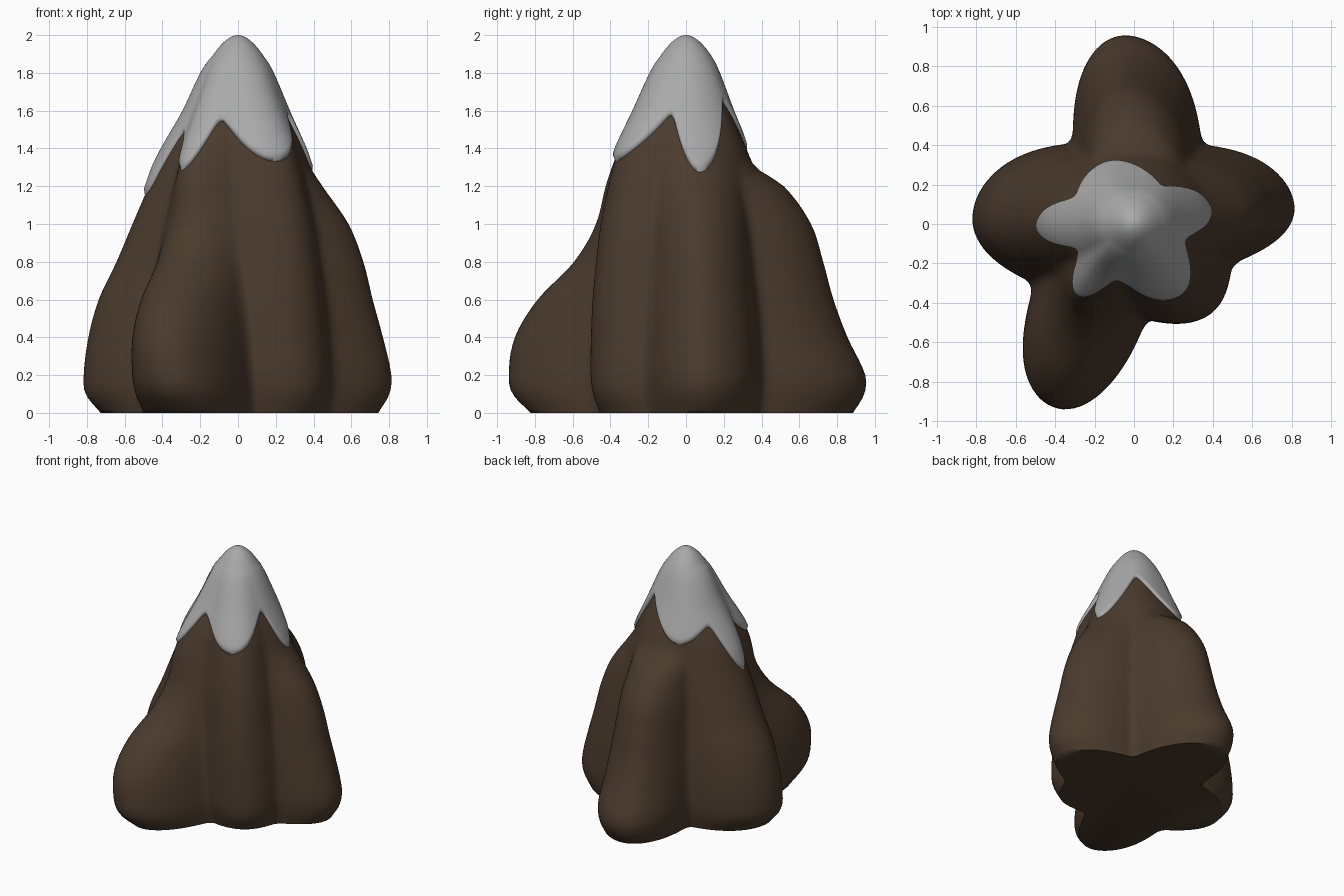
import bpy, bmesh, math

if "Cube" in bpy.data.objects:
    bpy.data.objects.remove(bpy.data.objects["Cube"])

# Heights shared by every vertical profile
ZK = [0, .1, .2, .4, .6, .8, 1, 1.2, 1.3, 1.4, 1.6, 1.8, 1.9]
# Valley profile, then the five buttresses: (base angle, twist per unit z, radii)
VALLEY = [.49, .51, .52, .51, .49, .46, .43, .385, .36, .335, .255, .17, .115]
PEAKS = [
    (6, 0, [.75, .81, .82, .775, .72, .67, .59, .45, .385, .345, .255, .17, .115]),
    (94, 0, [.89, .95, .955, .86, .785, .73, .665, .52, .37, .32, .235, .16, .115]),
    (178, 0, [.73, .81, .82, .795, .74, .645, .56, .475, .44, .39, .275, .18, .115]),
    (249, -12, [.88, .99, 1.02, 1.0, .88, .67, .54, .49, .455, .405, .285, .18, .115]),
    (313, -4, [.54, .59, .6, .59, .575, .55, .515, .465, .435, .4, .285, .18, .115]),
]
# Valleys after each buttress: (base angle, twist, base radius)
VALLEYS = [(49.5, 0, .53), (127, 0, .51), (211, 0, .60), (279, -10, .48), (338, 0, .54)]
# Snow edge: alternating drip tips and notches (angle, height)
DRIPS = [(10, 1.27), (53, 1.66), (117, 1.37), (156, 1.5), (183, 1.14), (203, 1.51),
         (230, 1.28), (251, 1.56), (298, 1.33), (344, 1.59)]
N = 240


def profile(vals, z):
    """Smooth cubic through the profile points."""
    z = min(max(z, 0), ZK[-1])
    i = max(k for k in range(len(ZK) - 1) if ZK[k] <= z)

    def slope(k):
        a, b = max(k - 1, 0), min(k + 1, len(ZK) - 1)
        return (vals[b] - vals[a]) / (ZK[b] - ZK[a])
    h = ZK[i + 1] - ZK[i]
    t = (z - ZK[i]) / h
    return ((2*t**3 - 3*t*t + 1) * vals[i] + (t**3 - 2*t*t + t) * h * slope(i)
            + (3*t*t - 2*t**3) * vals[i + 1] + (t**3 - t*t) * h * slope(i + 1))


def bump(t):
    """1 on a rounded crest (t=0), 0 in a tighter crease (t=1)."""
    return .25 * (1 + math.cos(math.pi * t)) + .5 * (1 - t**1.8)


def around(a, nodes):
    """Blend alternating crest / crease values (angle, value) round the circle."""
    for i, (a0, v0) in enumerate(nodes):
        a1, v1 = nodes[(i + 1) % len(nodes)]
        span, d = (a1 - a0) % 360, (a - a0) % 360
        if d <= span:
            w = bump(d / span) if i % 2 == 0 else 1 - bump(1 - d / span)
            return v1 + (v0 - v1) * w


def averaged(a, nodes):
    """Same, with creases slightly rounded."""
    return sum(around(a + d, nodes) for d in (-4, -2, 0, 2, 4)) / 5


def radius(a, z):
    if z > 1.9:                                   # rounded summit
        return radius(a, 1.9) * math.sqrt(max(2 - z, 0) / .1)
    nodes = []
    for (pa, pt, vals), (va, vt, base) in zip(PEAKS, VALLEYS):
        nodes.append((pa + pt * z, profile(vals, z)))
        nodes.append((va + vt * z, profile(VALLEY, z) + (base - .52) * max(0, 1 - z / 1.4)))
    return averaged(a, nodes)


def loft(name, rows, material, smooth_angle):
    """Skin a list of closed rings, closing both ends."""
    bm = bmesh.new()
    rings = [[bm.verts.new(p) for p in row] for row in rows]
    for lo, hi in zip(rings, rings[1:]):
        for i in range(N):
            j = (i + 1) % N
            bm.faces.new((lo[i], lo[j], hi[j], hi[i]))
    bm.faces.new(rings[0][::-1])
    bm.faces.new(rings[-1])
    bmesh.ops.recalc_face_normals(bm, faces=bm.faces)
    mesh = bpy.data.meshes.new(name)
    bm.to_mesh(mesh)
    bm.free()
    ob = bpy.data.objects.new(name, mesh)
    bpy.context.collection.objects.link(ob)
    mesh.materials.append(material)
    bpy.context.view_layer.objects.active = ob
    ob.select_set(True)
    bpy.ops.object.shade_smooth_by_angle(angle=math.radians(smooth_angle))
    ob.select_set(False)
    return ob


def colour(name, rgb):
    m = bpy.data.materials.new(name)
    m.diffuse_color = (*rgb, 1)
    m.use_nodes = True
    m.node_tree.nodes["Principled BSDF"].inputs["Base Color"].default_value = m.diffuse_color
    return m


def point(a, r, z):
    return (r * math.cos(math.radians(a)), r * math.sin(math.radians(a)), z)


rock = colour("brown rock", (.070, .043, .026))
white = colour("snow", (.40, .40, .40))
angles = [360 * i / N for i in range(N)]

# Rock body with five buttresses
heights = [0, .02, .05, .08] + [.12 + .04 * k for k in range(46)]
loft("mountain_rock", [[point(a, radius(a, z), z) for a in angles] for z in heights],
     rock, 60)

# Snow cap: shell over the summit, with a rounded lip that tucks into the rock
edges = [averaged(a, DRIPS) for a in angles]
rows = [[point(a, radius(a, e) - .02, e + .005) for a, e in zip(angles, edges)]]
M = 40
for k in range(M):
    s = (1 - k / M) ** 1.6
    row = []
    for a, e in zip(angles, edges):
        z = 2 - (2 - e) * s
        lip = min(1, (z - e) / .04)
        off = .02 * math.sqrt(max(0, 1 - (1 - lip) ** 2)) * min(1, (2 - z) / .15)
        row.append(point(a, radius(a, z) + off, z))
    rows.append(row)
rows.append([point(a, .004, 2) for a in angles])
loft("snow_cap", rows, white, 80)
